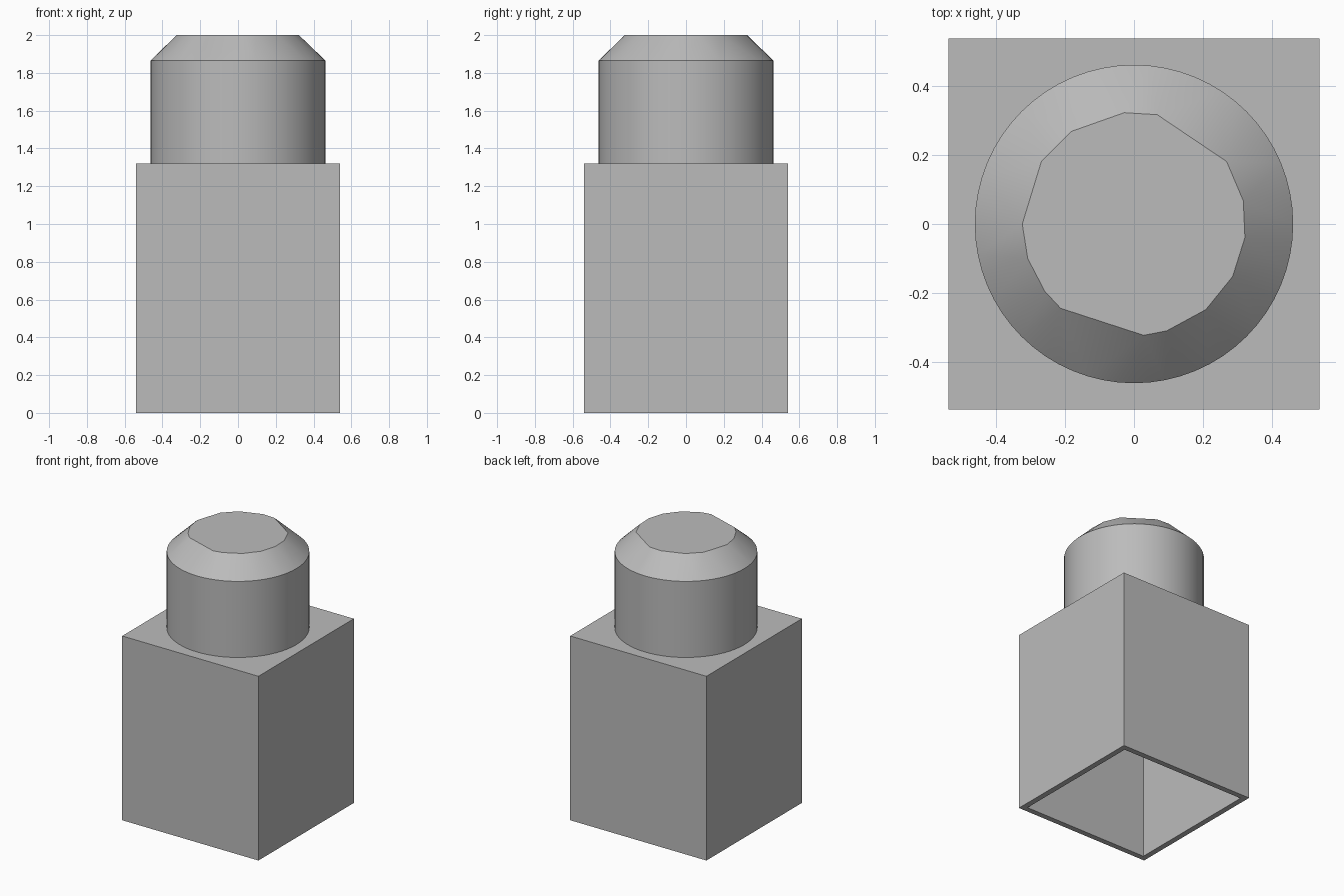
import bpy, bmesh
from math import radians, cos, sin

cube = bpy.data.objects.get("Cube")
if cube:
    bpy.data.objects.remove(cube, do_unlink=True)

HALF, WALL, BODY_TOP = 0.54, 0.04, 1.32
STUD_R, SHOULDER, TIP_R, TIP_TOP = 0.463, 1.865, 0.325, 2.0

grey = bpy.data.materials.new("plain grey")
grey.use_nodes = True
colour = (0.5, 0.5, 0.5, 1)
grey.diffuse_color = colour
grey.node_tree.nodes["Principled BSDF"].inputs["Base Color"].default_value = colour


def finish(bm, name):
    bmesh.ops.recalc_face_normals(bm, faces=bm.faces)
    mesh = bpy.data.meshes.new(name)
    bm.to_mesh(mesh)
    bm.free()
    mesh.materials.append(grey)
    obj = bpy.data.objects.new(name, mesh)
    bpy.context.collection.objects.link(obj)
    return obj


def ring(bm, angles, r, z):
    return [bm.verts.new((r * cos(radians(a)), r * sin(radians(a)), z)) for a in angles]


def square(bm, h, z):
    return [bm.verts.new((x * h, y * h, z)) for x, y in ((-1, -1), (1, -1), (1, 1), (-1, 1))]


def band(bm, a, b):
    for i in range(len(a)):
        j = (i + 1) % len(a)
        bm.faces.new((a[i], a[j], b[j], b[i]))


# Square body, hollow and open underneath
bm = bmesh.new()
loops = [square(bm, HALF, BODY_TOP), square(bm, HALF, 0),
         square(bm, HALF - WALL, 0), square(bm, HALF - WALL, BODY_TOP - WALL)]
for lower, upper in zip(loops, loops[1:]):
    band(bm, lower, upper)
bm.faces.new(loops[0])
bm.faces.new(loops[-1])
finish(bm, "hollow_body")

# Round stud with a tapered shoulder and an uneven faceted flat tip
bm = bmesh.new()
full = [i * 360 / 64 for i in range(64)]
tip = [12, 34, 78, 95, 124, 146, 180, 198, 217, 229, 275, 287, 310, 332, 353]
base = ring(bm, full, STUD_R, BODY_TOP)
rim = ring(bm, full, STUD_R, SHOULDER)
top = ring(bm, tip, TIP_R, TIP_TOP)
band(bm, base, rim)
bm.faces.new(base)
bm.faces.new(top)

# Taper: step round both rings, always closing the nearer gap
i = j = 0
tip_wrap = tip + [tip[0] + 360]
while i < len(full) or j < len(tip):
    a, b = rim[i % len(rim)], top[j % len(top)]
    next_rim = (i + 0.5) * 360 / len(rim)
    next_tip = (tip_wrap[j] + tip_wrap[j + 1]) / 2 if j < len(tip) else 999
    if i < len(full) and next_rim <= next_tip:
        i += 1
        bm.faces.new((a, rim[i % len(rim)], b))
    else:
        j += 1
        bm.faces.new((a, top[j % len(top)], b))
stud = finish(bm, "round_stud")

bpy.ops.object.select_all(action='DESELECT')
stud.select_set(True)
bpy.context.view_layer.objects.active = stud
bpy.ops.object.shade_smooth_by_angle(angle=radians(30))
